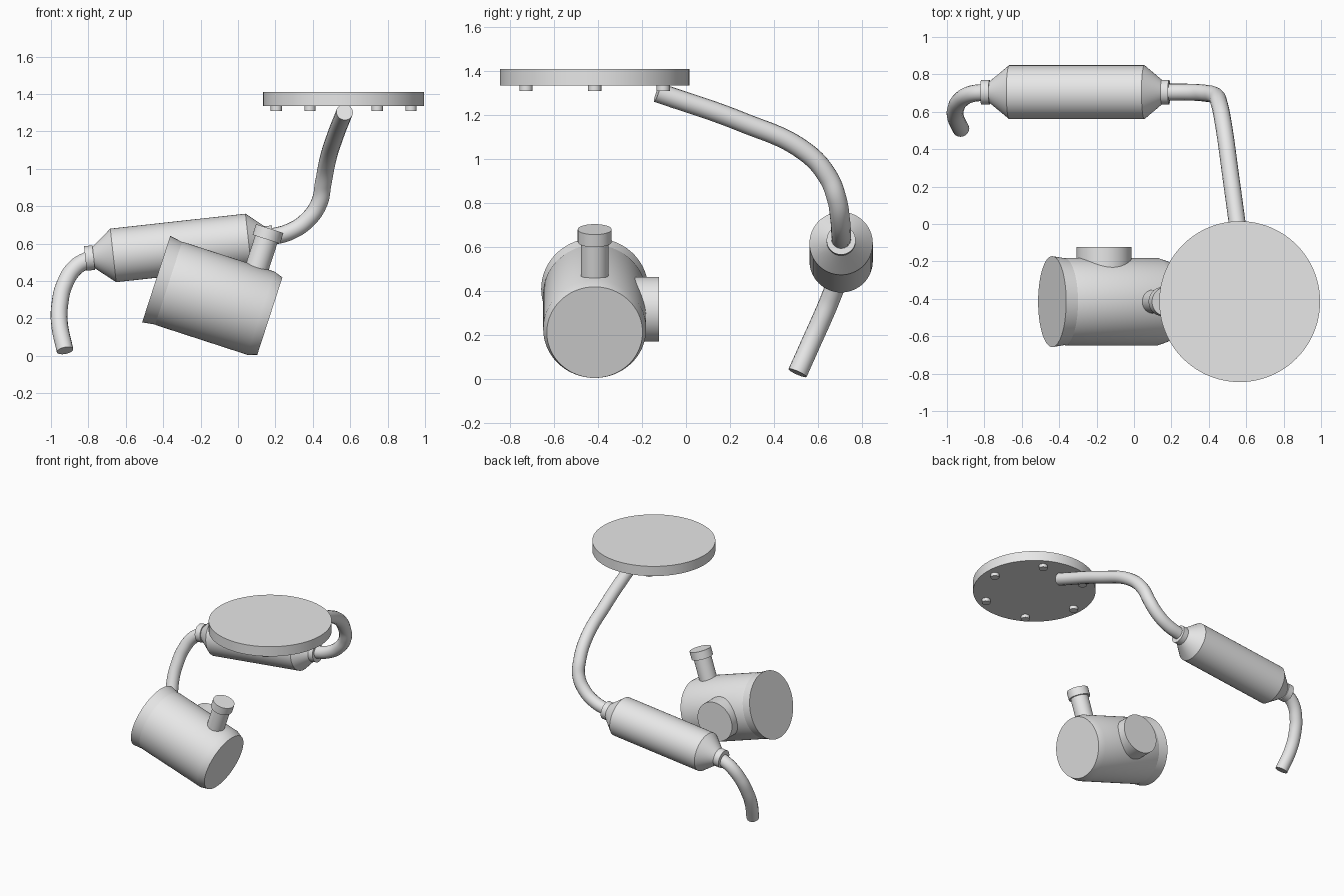
import bpy, bmesh, math
from mathutils import Vector

cube = bpy.data.objects.get("Cube")
if cube:
    bpy.data.objects.remove(cube, do_unlink=True)

grey = bpy.data.materials.new("light_grey")
grey.use_nodes = True
grey.diffuse_color = (0.8, 0.8, 0.8, 1)
grey.node_tree.nodes["Principled BSDF"].inputs["Base Color"].default_value = (0.8, 0.8, 0.8, 1)


def finish(obj):
    bpy.ops.object.select_all(action='DESELECT')
    obj.select_set(True)
    bpy.context.view_layer.objects.active = obj
    if obj.type == 'CURVE':
        bpy.ops.object.convert(target='MESH')
        obj = bpy.context.object
    obj.data.materials.clear()
    obj.data.materials.append(grey)
    bpy.ops.object.shade_smooth_by_angle(angle=math.radians(25))


def lathe(name, start, axis, profile, sides=64):
    """Solid of revolution: profile is (distance along axis, radius)."""
    turn = Vector(axis).to_track_quat('Z', 'Y')
    bm = bmesh.new()
    rings = []
    for dist, rad in profile:
        angles = [2 * math.pi * i / sides for i in range(sides)]
        rings.append([bm.verts.new(Vector(start) + turn @ Vector(
            (rad * math.cos(a), rad * math.sin(a), dist))) for a in angles])
    for low, high in zip(rings, rings[1:]):
        for i in range(sides):
            j = (i + 1) % sides
            bm.faces.new((low[i], low[j], high[j], high[i]))
    bm.faces.new(rings[0][::-1])
    bm.faces.new(rings[-1])
    mesh = bpy.data.meshes.new(name)
    bm.to_mesh(mesh)
    bm.free()
    obj = bpy.data.objects.new(name, mesh)
    bpy.context.collection.objects.link(obj)
    finish(obj)


def pipe(name, points, radius=0.045):
    curve = bpy.data.curves.new(name, 'CURVE')
    curve.dimensions = '3D'
    curve.bevel_depth = radius
    curve.bevel_resolution = 6
    curve.resolution_u = 10
    curve.use_fill_caps = True
    spline = curve.splines.new('BEZIER')
    spline.bezier_points.add(len(points) - 1)
    for bp, co in zip(spline.bezier_points, points):
        bp.co = co
        bp.handle_left_type = bp.handle_right_type = 'AUTO'
    obj = bpy.data.objects.new(name, curve)
    bpy.context.collection.objects.link(obj)
    finish(obj)


# Round plate with a ring of six bolts underneath
UP = (0, 0, 1)
px, py = 0.565, -0.415
lathe("round_plate", (px, py, 1.335), UP, [(0, 0.43), (0.075, 0.43)], 96)
for i in range(6):
    a = i * math.pi / 3
    lathe(f"plate_bolt_{i + 1}", (px + 0.36 * math.cos(a), py + 0.36 * math.sin(a), 1.31),
          UP, [(0, 0.03), (0.03, 0.03)], 32)

# Long pipe from the plate down to the muffler
pipe("inlet_pipe", [(0.57, -0.13, 1.303), (0.518, 0.25, 1.17), (0.477, 0.54, 1.035),
                    (0.455, 0.645, 0.92), (0.435, 0.685, 0.82), (0.375, 0.70, 0.73),
                    (0.28, 0.705, 0.665), (0.16, 0.705, 0.632)])

# Muffler with tapered ends and collars
lathe("muffler", (-0.667, 0.705, 0.537), (0.994, 0, 0.11),
      [(-0.105, 0.058), (0, 0.144), (0.727, 0.144), (0.83, 0.058)])
for name, dist in (("outlet_collar", -0.15), ("inlet_collar", 0.815)):
    lathe(name, (-0.667 + dist * 0.994, 0.705, 0.537 + dist * 0.11), (0.994, 0, 0.11),
          [(0, 0.066), (0.045, 0.066)])

# Curved tail pipe
pipe("tail_pipe", [(-0.78, 0.705, 0.525), (-0.87, 0.695, 0.472), (-0.928, 0.662, 0.38),
                   (-0.952, 0.62, 0.28), (-0.955, 0.575, 0.18), (-0.925, 0.507, 0.028)])

# Tilted canister with flared rim and chamfered base
cy = -0.415
axis = Vector((0.951, 0, -0.309))
out = Vector((0.309, 0, 0.951))
top = Vector((-0.4375, cy, 0.41))
lathe("canister_rim", top, axis, [(0, 0.243), (0.078, 0.231)], 96)
lathe("canister_body", top, axis, [(0.06, 0.23), (0.078, 0.234), (0.589, 0.234), (0.639, 0.2175)], 96)

# Filler neck and cap
neck = top + axis * 0.494
lathe("filler_neck", neck, out, [(0.15, 0.063), (0.40, 0.063)])
lathe("filler_cap", neck, out, [(0.385, 0.077), (0.445, 0.077)])

# Round boss on the back of the canister
lathe("back_boss", (-0.16, -0.30, 0.318), (0, 1, 0), [(0, 0.147), (0.178, 0.147)])
